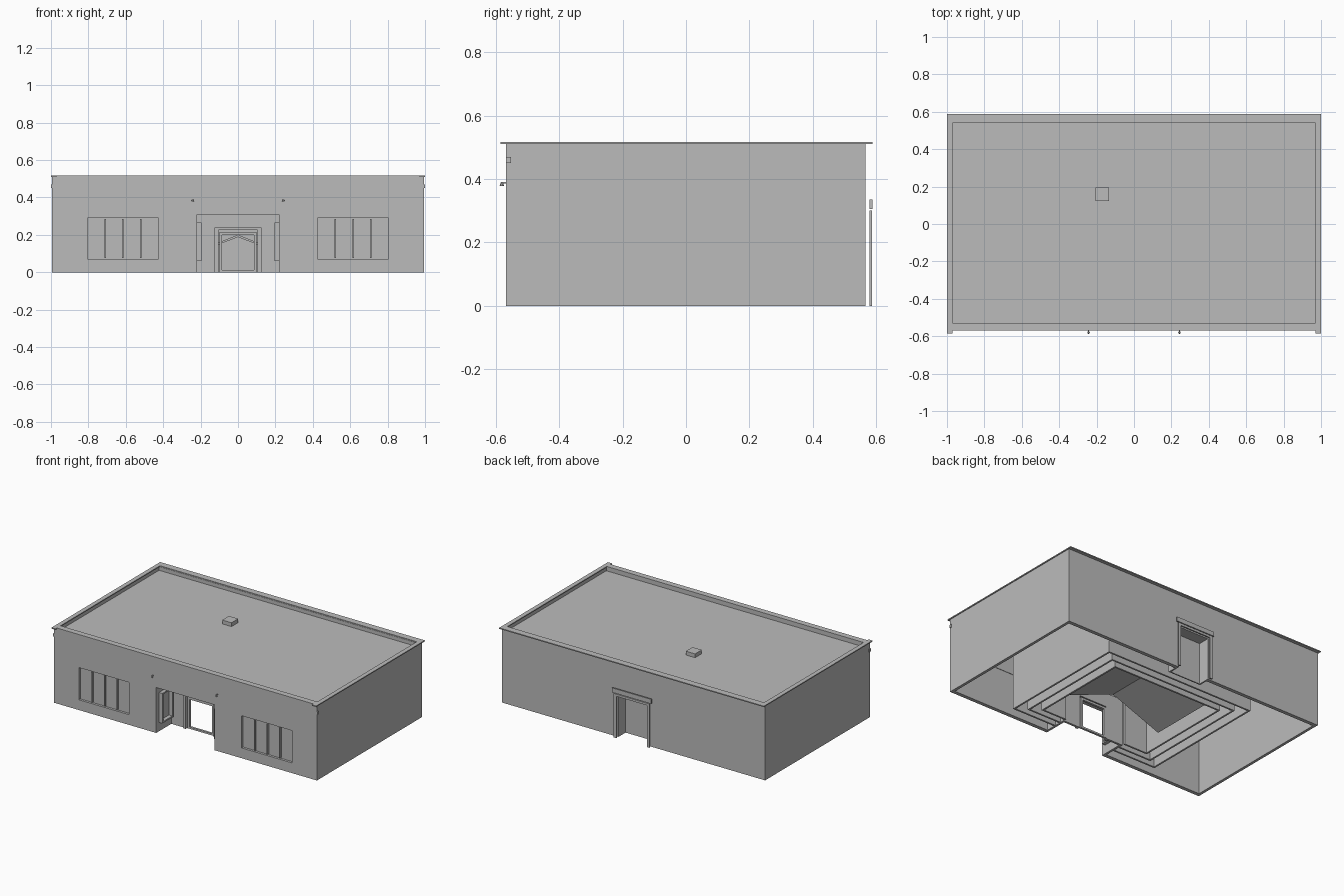
import bpy, bmesh

if "Cube" in bpy.data.objects:
    bpy.data.objects.remove(bpy.data.objects["Cube"])

grey = bpy.data.materials.new("plain_grey")
grey.diffuse_color = (0.5, 0.5, 0.5, 1)
grey.use_nodes = True
grey.node_tree.nodes["Principled BSDF"].inputs["Base Color"].default_value = grey.diffuse_color


def add_mesh(name, bm):
    me = bpy.data.meshes.new(name)
    bmesh.ops.recalc_face_normals(bm, faces=bm.faces)
    bm.to_mesh(me)
    bm.free()
    me.materials.append(grey)
    ob = bpy.data.objects.new(name, me)
    bpy.context.collection.objects.link(ob)
    return ob


def boxes(name, *spans):
    """One object made of boxes, each (x0, x1, y0, y1, z0, z1)."""
    bm = bmesh.new()
    for x0, x1, y0, y1, z0, z1 in spans:
        vs = bmesh.ops.create_cube(bm, size=1)["verts"]
        for v in vs:
            v.co.x = x0 if v.co.x < 0 else x1
            v.co.y = y0 if v.co.y < 0 else y1
            v.co.z = z0 if v.co.z < 0 else z1
    return add_mesh(name, bm)


def prism(name, pts, y0, y1):
    """Extrude an xz outline along y."""
    bm = bmesh.new()
    f = bm.faces.new([bm.verts.new((x, y0, z)) for x, z in pts])
    ext = bmesh.ops.extrude_face_region(bm, geom=[f])["geom"]
    for v in ext:
        if isinstance(v, bmesh.types.BMVert):
            v.co.y = y1
    return add_mesh(name, bm)


def wall_with_holes(name, x0, x1, y0, y1, z1, holes):
    """Wall along x; holes are (xa, xb, za, zb) sorted by x."""
    parts, x = [], x0
    for xa, xb, za, zb in holes:
        parts.append((x, xa, y0, y1, 0, z1))
        if za > 0:
            parts.append((xa, xb, y0, y1, 0, za))
        parts.append((xa, xb, y0, y1, zb, z1))
        x = xb
    parts.append((x, x1, y0, y1, 0, z1))
    return boxes(name, *parts)


W, F, B, H = 0.994, -0.568, 0.566, 0.51   # half width, front, back, wall height

# Outer walls
WIN = (0.425, 0.805, 0.07, 0.29)
wall_with_holes("front_wall", -W, W, F, F + 0.025, H,
                [(-0.805, -0.425, 0.07, 0.29), (-0.22, 0.22, 0, 0.31), WIN])
wall_with_holes("back_wall", -W, W, B - 0.025, B, H, [(-0.115, 0.115, 0, 0.285)])
for s, side in ((-1, "left"), (1, "right")):
    a, b = sorted((s * W, s * 0.975))
    boxes(side + "_wall", (a, b, F, B, 0, H))

    # Shop windows: recessed pane and three slim mullions
    a, b = sorted((s * 0.805, s * 0.425))
    boxes(side + "_window_pane", (a, b, F + 0.016, F + 0.022, 0.07, 0.29))
    step = (b - a) / 4
    boxes(side + "_window_mullions",
          *[(a + i * step - 0.004, a + i * step + 0.004, F + 0.004, F + 0.016, 0.075, 0.285)
            for i in (1, 2, 3)])

    # Vestibule side walls with projecting side windows
    a, b = sorted((s * 0.22, s * 0.235))
    boxes(side + "_vestibule_wall", (a, b, F + 0.025, -0.39, 0, 0.32))
    a, b = sorted((s * 0.22, s * 0.195))
    boxes(side + "_vestibule_window", (a, b, F + 0.03, F + 0.045, 0.06, 0.265),
          (a, b, -0.43, -0.415, 0.06, 0.265),
          (a, b, F + 0.045, -0.43, 0.06, 0.07), (a, b, F + 0.045, -0.43, 0.255, 0.265))

    # Small box at the front corner under the roof edge
    a, b = sorted((s * 0.985, s * 0.999))
    boxes(side + "_corner_box", (a, b, F, F + 0.016, 0.45, 0.47))

    # Wall lamp: arm and shade
    x = s * 0.243
    boxes(side + "_lamp_arm", (x - 0.003, x + 0.003, -0.583, F, 0.385, 0.39))
    bm = bmesh.new()
    bmesh.ops.create_cone(bm, cap_ends=True, segments=8, radius1=0.007, radius2=0.003, depth=0.012)
    lamp = add_mesh(side + "_lamp_shade", bm)
    lamp.location = (x, -0.581, 0.384)

# Roof deck, parapet cap and hatch
boxes("roof_deck", (-0.98, 0.98, F + 0.01, B - 0.01, 0.475, 0.485))
boxes("parapet_cap",
      (-1, -0.97, -0.585, 0.588, H, 0.517), (0.97, 1, -0.585, 0.588, H, 0.517),
      (-0.97, 0.97, -0.57, -0.53, H, 0.517), (-0.97, 0.97, 0.543, 0.588, H, 0.517))
boxes("parapet_lining", (-0.975, 0.975, F + 0.02, -0.533, 0.485, H),
      (-0.975, 0.975, 0.546, B - 0.02, 0.485, H))
boxes("roof_hatch", (-0.205, -0.135, 0.123, 0.195, 0.485, 0.511))

# Vestibule back wall, ceiling and door frame
boxes("vestibule_ceiling", (-0.235, 0.235, F + 0.025, -0.39, 0.31, 0.32))
wall_with_holes("vestibule_back_wall", -0.22, 0.22, -0.405, -0.39, 0.31,
                [(-0.105, 0.105, 0, 0.225)])
boxes("entrance_trim", (-0.125, -0.105, -0.415, -0.405, 0, 0.24),
      (0.105, 0.125, -0.415, -0.405, 0, 0.24), (-0.105, 0.105, -0.415, -0.405, 0.225, 0.24))
boxes("entrance_door_frame", (-0.1, -0.085, -0.4, -0.385, 0, 0.215),
      (0.085, 0.1, -0.4, -0.385, 0, 0.215), (-0.1, 0.1, -0.4, -0.385, 0.2, 0.215),
      (-0.1, 0.1, -0.4, -0.385, 0, 0.012))

# Back door: trim standing just off the wall, recess and door leaf
boxes("back_door_trim", (-0.135, -0.115, 0.579, 0.587, 0, 0.3),
      (0.115, 0.135, 0.579, 0.587, 0, 0.3), (-0.115, 0.115, 0.579, 0.587, 0.285, 0.3),
      (-0.148, 0.148, 0.579, 0.588, 0.305, 0.335))
boxes("back_door_recess", (-0.125, -0.115, 0.48, B - 0.02, 0, 0.295),
      (0.115, 0.125, 0.48, B - 0.02, 0, 0.295), (-0.115, 0.115, 0.48, B - 0.02, 0.285, 0.295))
boxes("back_door", (-0.115, 0.115, 0.48, 0.488, 0, 0.285))

# Nested inner room walls, open at the front for the entrance
for i, (hx, y0, y1) in enumerate(((0.565, -0.48, 0.436), (0.49, -0.43, 0.375),
                                  (0.42, -0.38, 0.32))):
    t = 0.012
    boxes("inner_room_%d" % (i + 1), (-hx, -hx + t, y0, y1, 0, 0.475),
          (hx - t, hx, y0, y1, 0, 0.475), (-hx + t, hx - t, y1 - t, y1, 0, 0.475),
          (-hx + t, -0.235, y0, y0 + t, 0, 0.475), (0.235, hx - t, y0, y0 + t, 0, 0.475))

# Low gabled canopy in the middle of the inner room
prism("inner_canopy", [(-0.36, 0.06), (0, 0.2), (0.36, 0.06), (0.36, 0.05), (0, 0.188), (-0.36, 0.05)],
      -0.2, 0.3)
